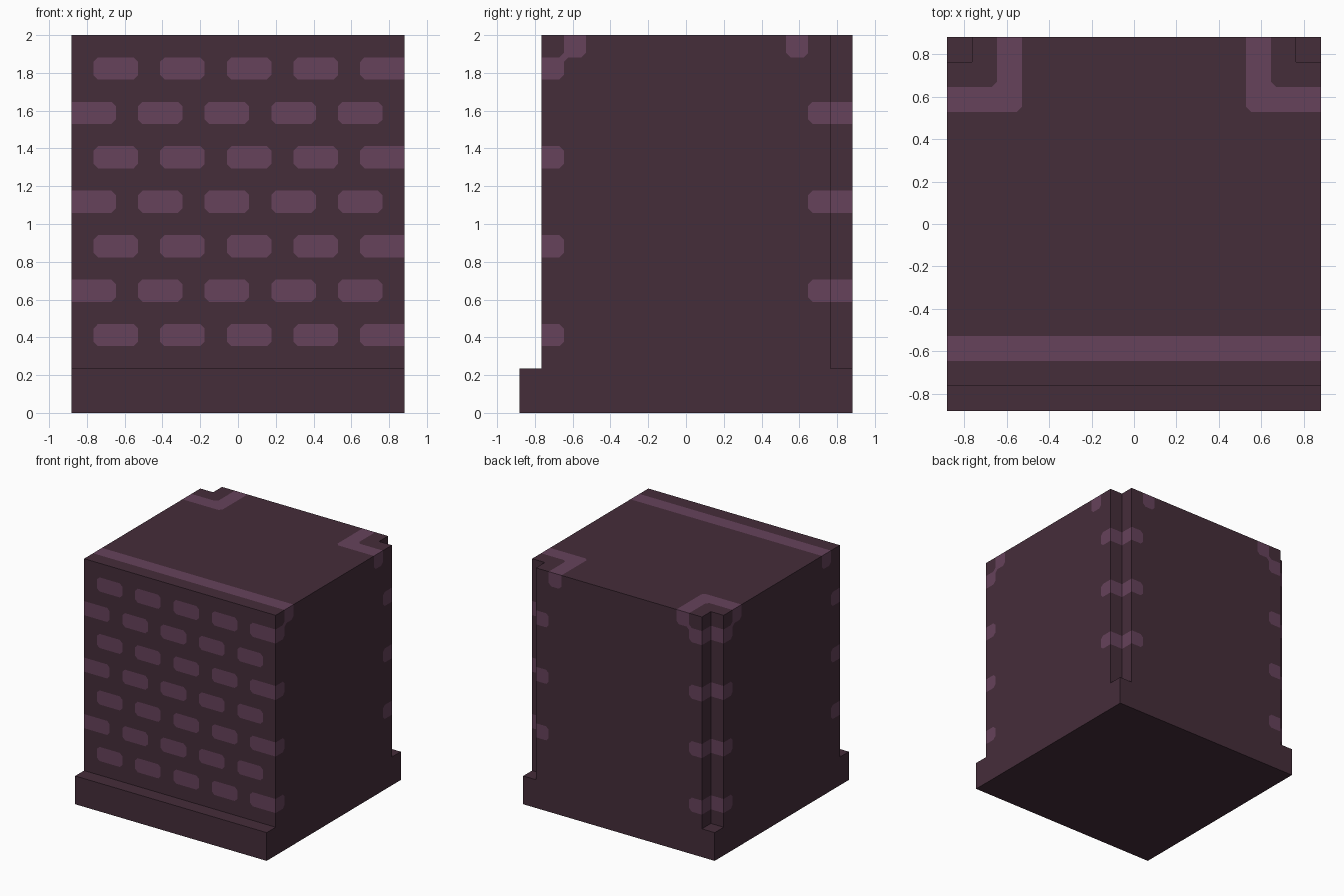
import bpy
import bmesh
from mathutils import Vector

cube = bpy.data.objects.get("Cube")
if cube:
    bpy.data.objects.remove(cube, do_unlink=True)

U = 2 / 17      # one brick unit
CUT = 0.2       # corner cut of the painted bricks, in units


def material(name, srgb):
    rgb = [((c / 255 + 0.055) / 1.055) ** 2.4 for c in srgb]
    m = bpy.data.materials.new(name)
    m.use_nodes = True
    m.diffuse_color = (*rgb, 1)
    bsdf = m.node_tree.nodes["Principled BSDF"]
    bsdf.inputs["Base Color"].default_value = (*rgb, 1)
    bsdf.inputs["Roughness"].default_value = 0.9
    return m


# Grid lines in units, only as dense as the pattern needs
XS = [i - 7.5 for i in range(16)]
YS = [-7.5, -6.5, -5.5, -4.5, 4.5, 5.5, 6.5, 7.5]
ZS = [0, 2] + list(range(3, 18))
GRID = (XS, YS, ZS)


def centre(cell):
    return [(g[i] + g[i + 1]) / 2 for g, i in zip(GRID, cell)]


def solid(cell):
    """Full plinth; above it a set-back front and notched back corners."""
    if any(i < 0 or i >= len(g) - 1 for g, i in zip(GRID, cell)):
        return False
    x, y, z = centre(cell)
    return z < 2 or (y > -6.5 and not (abs(x) > 6.5 and y > 6.5))


def light(cell):
    """True where the block shows the lighter brick colour."""
    x, y, z = centre(cell)
    if z > 16:      # top: stripe along the front, L shapes around the back corners
        front_stripe = -5.5 < y < -4.5
        corner = min(abs(x), y) > 4.5 and min(abs(x), y) < 5.5
        return front_stripe or corner
    row = int(z)
    if row < 3 or row % 2 == 0:
        return False
    shifted = (row - 3) // 2 % 2    # every second row is offset
    if y < -5.5:    # front courses, wrapping one unit round the sides
        return y > -6.5 and (x + 6.5 + shifted) % 3 < 2
    # bricks in the notched back corners
    return y > 5.5 and abs(x) > 5.5 and (x > 0) == bool(shifted)


def step(cell, axis, d):
    c = list(cell)
    c[axis] += d
    return tuple(c)


def add_wall_face(bm, cell, axis, side):
    """One grid face, with its corners cut where the colour border turns."""
    u, v = (axis + 1) % 3, (axis + 2) % 3

    def colour(c):
        """Colour of a cell on the same wall, None past the wall's edge."""
        if not solid(c) or solid(step(c, axis, side)):
            return None
        return light(c)

    def point(pu, pv):
        p = Vector((0, 0, 0))
        p[axis] = GRID[axis][cell[axis] + (side > 0)]
        p[u], p[v] = pu, pv
        return bm.verts.new(p * U)

    def face(points, is_light):
        if side < 0:
            points = points[::-1]
        bm.faces.new([point(*p) for p in points]).material_index = int(is_light)

    own = light(cell)
    outline = []
    for su, sv in ((-1, -1), (1, -1), (1, 1), (-1, 1)):
        pu = GRID[u][cell[u] + (su > 0)]
        pv = GRID[v][cell[v] + (sv > 0)]
        beside = colour(step(cell, u, su)), colour(step(cell, v, sv))
        diagonal = colour(step(step(cell, u, su), v, sv))
        turns = beside == (not own, not own) and not (own and diagonal)
        if not turns:
            outline.append((pu, pv))
            continue
        along_u, along_v = (pu - su * CUT, pv), (pu, pv - sv * CUT)
        pair = [along_v, along_u] if su == sv else [along_u, along_v]
        # walking anticlockwise, the edge that is reached first comes first
        outline += pair
        face([pair[0], (pu, pv), pair[1]], not own)
    face(outline, own)


# Block: every exposed grid face of the solid
bm = bmesh.new()
for i in range(len(XS) - 1):
    for j in range(len(YS) - 1):
        for k in range(len(ZS) - 1):
            cell = (i, j, k)
            if not solid(cell):
                continue
            for axis in range(3):
                for side in (-1, 1):
                    if not solid(step(cell, axis, side)):
                        add_wall_face(bm, cell, axis, side)
bmesh.ops.remove_doubles(bm, verts=bm.verts, dist=1e-4)

mesh = bpy.data.meshes.new("brick_block")
bm.to_mesh(mesh)
bm.free()
mesh.materials.append(material("dark plum", (69, 45, 58)))
mesh.materials.append(material("light plum", (102, 66, 91)))
block = bpy.data.objects.new("brick_block", mesh)
bpy.context.collection.objects.link(block)
